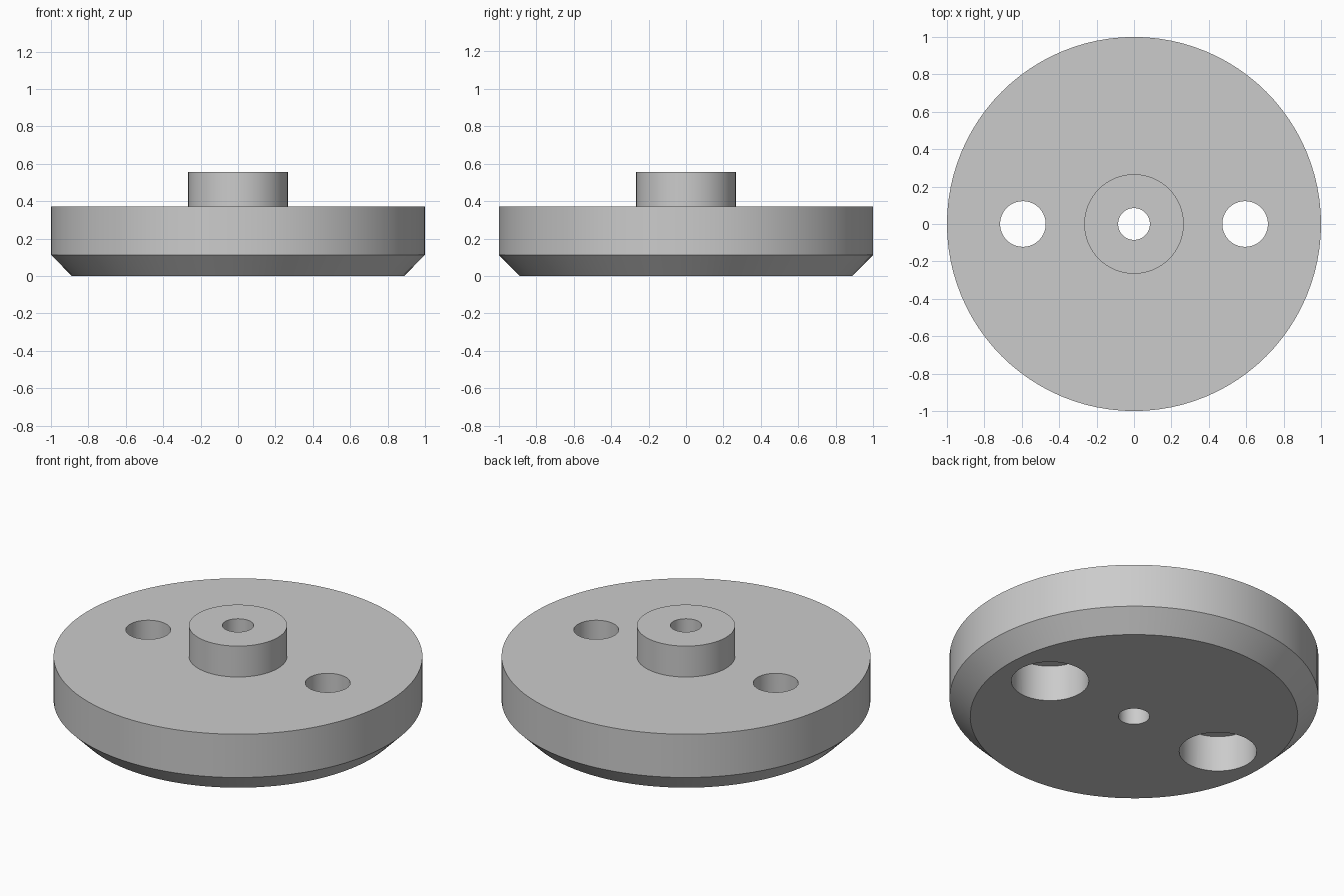
import bpy
import bmesh
from math import radians, tau
from mathutils import Matrix, Vector

default_cube = bpy.data.objects.get("Cube")
if default_cube:
    bpy.data.objects.remove(default_cube, do_unlink=True)

# Plain grey metal
grey = bpy.data.materials.new("grey_metal")
grey.use_nodes = True
colour = (0.6, 0.6, 0.6, 1)
grey.diffuse_color = colour
grey.node_tree.nodes["Principled BSDF"].inputs["Base Color"].default_value = colour


def lathe(name, profile, segments, centre=(0, 0, 0)):
    """Revolve a closed (radius, height) profile; points on the axis are merged."""
    bm = bmesh.new()
    verts = [bm.verts.new((r, 0, z)) for r, z in profile]
    edges = [bm.edges.new((a, b)) for a, b in zip(verts, verts[1:] + verts[:1])]
    bmesh.ops.spin(bm, geom=verts + edges, cent=(0, 0, 0), axis=(0, 0, 1),
                   angle=tau, steps=segments, use_merge=True)
    bmesh.ops.remove_doubles(bm, verts=bm.verts, dist=1e-5)
    # Drop the degenerate strip lying along the axis
    axis_edges = [e for e in bm.edges
                  if all(v.co.xy.length < 1e-5 for v in e.verts)]
    bmesh.ops.delete(bm, geom=axis_edges, context="EDGES")
    bmesh.ops.recalc_face_normals(bm, faces=bm.faces)
    bmesh.ops.transform(bm, matrix=Matrix.Translation(Vector(centre)), verts=bm.verts)
    mesh = bpy.data.meshes.new(name)
    bm.to_mesh(mesh)
    bm.free()
    mesh.materials.append(grey)
    obj = bpy.data.objects.new(name, mesh)
    bpy.context.collection.objects.link(obj)
    return obj


# Disc with chamfered underside, raised hub and central bore
BORE, HUB = 0.085, 0.266
flange = lathe("flange_disc", [
    (BORE, 0), (0.888, 0), (1, 0.113), (1, 0.372),
    (HUB, 0.372), (HUB, 0.557), (BORE, 0.557),
], 96)

bpy.ops.object.select_all(action="DESELECT")
flange.select_set(True)
bpy.context.view_layer.objects.active = flange

# Two bolt holes, counterbored from below
for side, label in ((-1, "right"), (1, "left")):
    cutter = lathe(label + "_bolt_hole_cutter", [
        (0, -0.1), (0.21, -0.1), (0.21, 0.215),
        (0.122, 0.215), (0.122, 0.5), (0, 0.5),
    ], 64, (side * 0.594, 0, 0))
    cutter.hide_render = True
    cut = flange.modifiers.new(label + "_bolt_hole", "BOOLEAN")
    cut.operation = "DIFFERENCE"
    cut.solver = "EXACT"
    cut.object = cutter
    bpy.ops.object.modifier_apply(modifier=cut.name)
    bpy.data.objects.remove(cutter, do_unlink=True)

bpy.ops.object.shade_smooth_by_angle(angle=radians(30))
